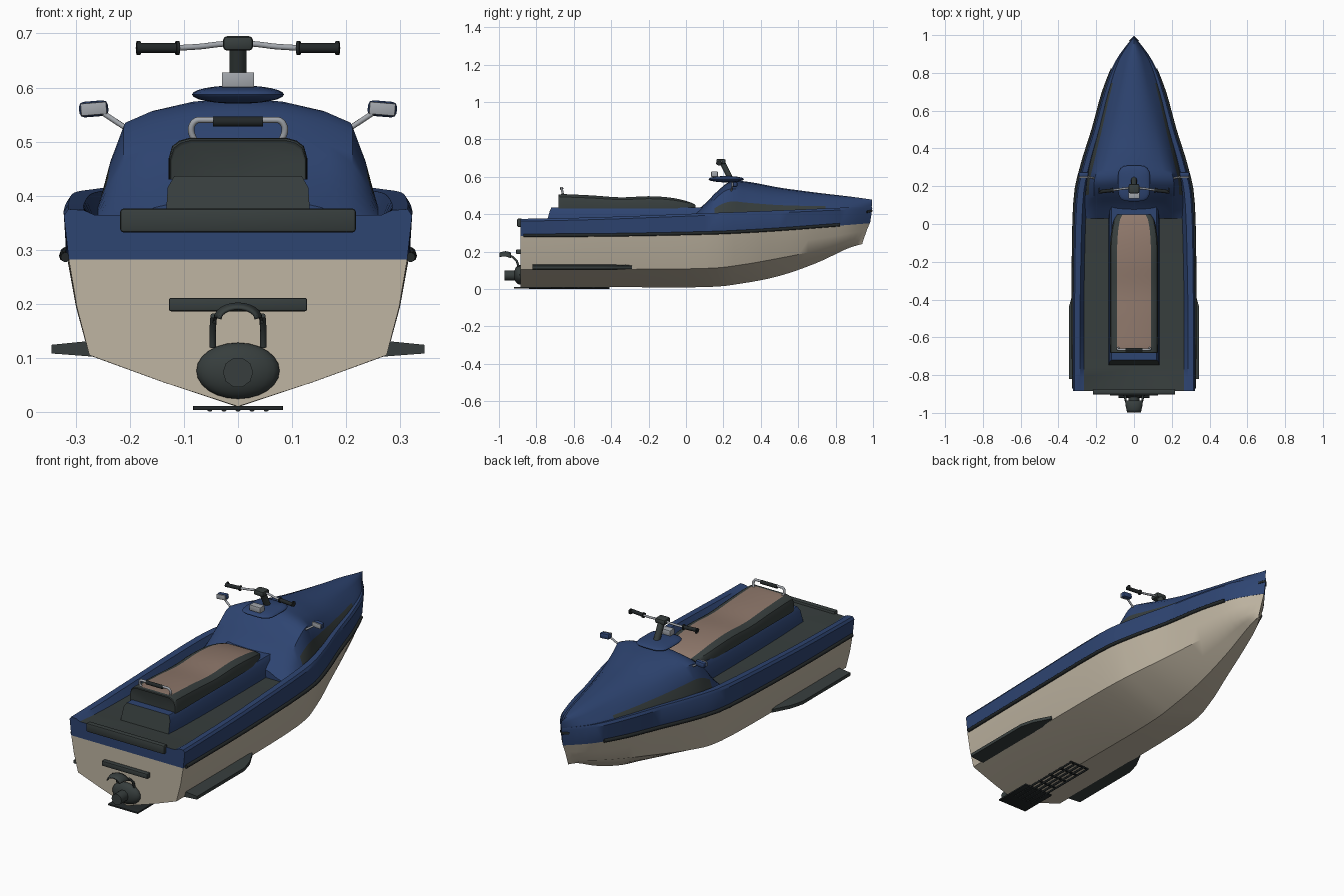
import bpy, bmesh, math
from mathutils import Vector

if "Cube" in bpy.data.objects:
    bpy.data.objects.remove(bpy.data.objects["Cube"])


def mat(name, rgb):
    m = bpy.data.materials.new(name)
    m.diffuse_color = (*rgb, 1)
    m.use_nodes = True
    m.node_tree.nodes["Principled BSDF"].inputs["Base Color"].default_value = m.diffuse_color
    return m


BLUE = mat("deck blue", (0.027, 0.058, 0.165))
CREAM = mat("hull cream", (0.52, 0.46, 0.36))
GREY = mat("dark grey", (0.038, 0.048, 0.047))
BLACK = mat("rubber black", (0.016, 0.02, 0.021))
BROWN = mat("seat brown", (0.27, 0.185, 0.145))
SILVER = mat("silver", (0.36, 0.38, 0.41))


def smooth(ob, angle=35):
    bpy.ops.object.select_all(action='DESELECT')
    ob.select_set(True)
    bpy.context.view_layer.objects.active = ob
    bpy.ops.object.shade_smooth_by_angle(angle=math.radians(angle))
    return ob


def finish(name, bm, mats):
    bmesh.ops.recalc_face_normals(bm, faces=bm.faces)
    me = bpy.data.meshes.new(name)
    bm.to_mesh(me)
    bm.free()
    for m in mats:
        me.materials.append(m)
    ob = bpy.data.objects.new(name, me)
    bpy.context.collection.objects.link(ob)
    return smooth(ob)


def resample(rows, n):
    """Catmull-Rom refinement of a list of point rows."""
    out = []
    for i in range(len(rows) - 1):
        a, b, c, d = (rows[max(0, min(len(rows) - 1, i + k))] for k in (-1, 0, 1, 2))
        for s in range(n):
            t = s / n
            row = []
            for p, q, r, u in zip(a, b, c, d):
                p, q, r, u = map(Vector, (p, q, r, u))
                v = 0.5 * (2*q + (r-p)*t + (2*p-5*q+4*r-u)*t*t + (3*q-p-3*r+u)*t**3)
                v.x = max(v.x, 0)
                row.append(v)
            out.append(row)
    return out + [[Vector(p) for p in rows[-1]]]


def loft(name, rows, mats, rule=lambda col, c, n: 0, n=4, cap_mats=(0, 0)):
    """Skin half sections (outer edge to centre line or back), mirrored in x."""
    bm = bmesh.new()
    rows = resample(rows, n)
    k = len(rows[0])
    for sx in (1, -1):
        grid = [[bm.verts.new((p.x * sx, p.y, p.z)) for p in r] for r in rows]
        for i in range(len(grid) - 1):
            for j in range(k - 1):
                f = bm.faces.new((grid[i][j], grid[i][j+1], grid[i+1][j+1], grid[i+1][j]))
                f.normal_update()
                f.material_index = rule(j, f.calc_center_median(), f.normal)
        for g, m in zip((grid[0], grid[-1]), cap_mats):
            low = min((v.co.z for v in g))
            ends = [g[0], g[-1]]
            ring = list(g)
            for e in ends:
                if abs(e.co.x) > 1e-4:      # close the cap on the centre line
                    ring.append(bm.verts.new((0, e.co.y, e.co.z)))
            if len({round(v.co.x, 4) for v in ring}) > 1:
                bm.faces.new(ring).material_index = m
    bmesh.ops.remove_doubles(bm, verts=bm.verts, dist=0.0004)
    bmesh.ops.dissolve_degenerate(bm, dist=0.0002, edges=bm.edges)
    return finish(name, bm, mats)


def box(name, lo, hi, m, bevel=0.005, tilt=0):
    bm = bmesh.new()
    bmesh.ops.create_cube(bm, size=1)
    lo, hi = Vector(lo), Vector(hi)
    for v in bm.verts:
        v.co = v.co * (hi - lo)
    if bevel:
        bmesh.ops.bevel(bm, geom=bm.edges[:], offset=bevel, segments=2, affect='EDGES', profile=0.5)
    ob = finish(name, bm, [m])
    ob.location = (lo + hi) / 2
    ob.rotation_euler.y = tilt
    return ob


def tube(name, pts, r, m, curved=False):
    cu = bpy.data.curves.new(name, 'CURVE')
    cu.dimensions, cu.bevel_depth, cu.bevel_resolution, cu.use_fill_caps = '3D', r, 3, True
    sp = cu.splines.new('NURBS' if curved else 'POLY')
    sp.points.add(len(pts) - 1)
    for p, c in zip(sp.points, pts):
        p.co = (*c, 1)
    if curved:
        sp.use_endpoint_u, sp.order_u, sp.resolution_u = True, 3, 6
    cu.materials.append(m)
    ob = bpy.data.objects.new(name, cu)
    bpy.context.collection.objects.link(ob)
    bpy.ops.object.select_all(action='DESELECT')
    ob.select_set(True)
    bpy.context.view_layer.objects.active = ob
    bpy.ops.object.convert(target='MESH')
    return smooth(bpy.context.object, 40)


# hull: y, keel z, chine x/z, sheer x/z
hull = [(-.885, .01, .275, .105, .313, .282), (-.4, .01, .275, .105, .316, .285),
        (.1, .01, .268, .11, .308, .295), (.3, .03, .232, .13, .272, .303),
        (.5, .07, .17, .165, .21, .315), (.7, .14, .11, .205, .155, .33),
        (.86, .215, .058, .245, .092, .342)]
hull_rows = [[(0, y, k), (cx * .5, y, k + (cz - k) * .47), (cx, y, cz),
              ((cx + sx) / 2 + .004, y, (cz + sz) / 2), (sx, y, sz)] for y, k, cx, cz, sx, sz in hull]
hull_rows.append([(0, .942, .24), (0, .946, .255), (0, .955, .28), (0, .967, .315), (0, .983, .352)])
loft("hull", hull_rows, [CREAM])

# deck: y, sheer x/z, gunwale x/z, inner x, floor z
deck = [(-.885, .313, .282, .322, .375, .285, .364), (-.7, .315, .283, .322, .378, .285, .352),
        (-.4, .317, .285, .322, .386, .285, .345), (.1, .309, .295, .312, .405, .272, .345),
        (.3, .273, .303, .275, .412, .24, .36), (.5, .211, .315, .215, .42, .185, .38),
        (.7, .156, .33, .16, .429, .135, .39), (.86, .093, .342, .10, .436, .08, .40)]
deck_rows = [[(sx, y, sz), (gx, y, gz - .012), (gx - .008, y, gz), (ix, y, gz - .002),
              (ix - .02, y, fz), (0, y, fz)] for y, sx, sz, gx, gz, ix, fz in deck]
deck_rows.append([(0, .984, .352), (0, .996, .43), (0, .993, .442), (0, .985, .44),
                  (0, .98, .41), (0, .97, .41)])
loft("deck", deck_rows, [BLUE, GREY], lambda j, c, n: int(j == 4 and c.y < .12))

# hood: y, base x/z, shoulder x/z, top z
hood = [(.03, .262, .34, .20, .355, .40), (.10, .262, .36, .21, .42, .455),
        (.17, .256, .39, .212, .495, .525), (.24, .248, .40, .208, .535, .575),
        (.34, .228, .405, .18, .515, .572), (.5, .188, .412, .142, .485, .542),
        (.7, .138, .422, .10, .465, .515), (.87, .08, .432, .058, .457, .495)]
hood_rows = [[(bx, y, bz), (bx * .52 + sx * .48 + .004, y, bz * .5 + sz * .5), (sx, y, sz),
              (sx * .78, y, sz + (tz - sz) * .5), (sx * .4, y, sz + (tz - sz) * .9), (0, y, tz)]
             for y, bx, bz, sx, sz, tz in hood]
hood_rows.append([(0, .992, .438), (0, .994, .45), (0, .995, .46), (0, .995, .468),
                  (0, .995, .474), (0, .995, .478)])
loft("hood", hood_rows, [BLUE, GREY], lambda j, c, n: int(j == 0 and .15 < c.y < .74))

# seat pedestal with dark rear face
ped = [[(.135, y0, .34), (.13, y0 + d * .7, .415), (.118, y0 + d, .436), (0, y0 + d, .436)]
       for y0, d in ((-.75, .03), (-.4, 0), (.0, 0), (.12, 0))]
loft("seat_pedestal", ped, [BLUE, GREY], cap_mats=(1, 0))

# seat: y, half width, top z
seat = [(-.68, .122, .497), (-.665, .128, .507), (-.5, .128, .5), (-.35, .128, .49),
        (-.2, .128, .496), (-.08, .125, .488), (.01, .11, .468), (.05, .088, .45)]
seat_rows = [[(w, y, .43), (w, y, .43 + (t - .43) * .5), (w * .95, y, t - (t - .43) * .2),
              (w * .85, y, t - (t - .43) * .07), (w * .7, y, t), (0, y, t)] for y, w, t in seat]
loft("seat", seat_rows, [GREY, BROWN], lambda j, c, n: int(j >= 4 and c.y > -.665))

# steering console pad
bm = bmesh.new()
bmesh.ops.create_uvsphere(bm, u_segments=32, v_segments=12, radius=1)
for v in bm.verts:
    x, y, z = v.co
    q = (x**4 + y**4) ** .25
    r = math.hypot(x, y)
    f = r / q if q > 1e-6 else 1
    v.co = (x * f * .085, .215 + y * f * .095, .587 + z * .017)
finish("console_pad", bm, [BLUE])

# steering column, display and handlebar
box("display", (-.03, .135, .6), (.03, .17, .628), SILVER, .002)
tube("steering_column", [(0, .235, .595), (0, .19, .685)], .016, GREY)
box("handlebar_clamp", (-.028, .162, .668), (.028, .212, .695), GREY, .008)
for s, side in ((1, "right"), (-1, "left")):
    tube("handlebar_" + side, [(0, .19, .683), (s*.04, .19, .68), (s*.07, .185, .675), (s*.12, .178, .673)],
         .0055, SILVER, True)
    tube("grip_" + side, [(s*.11, .179, .673), (s*.188, .17, .673)], .0095, BLACK)
    for x in (.112, .184):
        tube("grip_flange_" + side, [(s*(x-.003), .179, .673), (s*(x+.003), .178, .673)], .0135, BLACK)
    # mirrors
    tube("mirror_stem_" + side, [(s*.2, .24, .52), (s*.25, .25, .553)], .005, SILVER)
    box("mirror_shell_" + side, (s*.267-.027, .25, .546), (s*.267+.027, .275, .575), BLUE, .009, s*.08)
    box("mirror_glass_" + side, (s*.267-.024, .243, .549), (s*.267+.024, .251, .572), SILVER, .002, s*.08)
    # rub rail along the hull joint
    rail = [r[4] for r in resample(hull_rows[:7], 3)]
    tube("rub_rail_" + side, [(s*(p.x + .006), max(p.y, -.87), p.z + .004) for p in rail if p.y < .84],
         .009, BLACK)
    # side fins
    bm = bmesh.new()
    rings = [[bm.verts.new((s*x, y, z)) for x, z in ((.24, .1), (xo, .108), (xo, .124), (.255, .133))]
             for y, xo in ((-.82, .345), (-.44, .345), (-.37, .325), (-.29, .283))]
    for a, b in zip(rings, rings[1:]):
        for j in range(4):
            bm.faces.new((a[j], a[(j+1) % 4], b[(j+1) % 4], b[j]))
    bm.faces.new(rings[0])
    bm.faces.new(rings[-1])
    finish("side_fin_" + side, bm, [GREY])
    # nozzle linkage arms
    tube("nozzle_arm_" + side, [(s*.047, -.895, .12), (s*.047, -.905, .15), (s*.045, -.935, .178)],
         .006, GREY)

# bow guard
tube("bow_guard", [(-.022, .966, .412), (0, .992, .418), (.022, .966, .412)], .006, BLACK)

# rear grab handle
tube("grab_handle", [(-.075, -.655, .495), (-.09, -.66, .515), (-.082, -.665, .54), (-.06, -.665, .54),
                     (.06, -.665, .54), (.082, -.665, .54), (.09, -.66, .515), (.075, -.655, .495)],
     .006, SILVER, True)
tube("grab_handle_grip", [(-.046, -.665, .537), (.046, -.665, .537)], .0095, BLACK)

# stern bumper and boarding step
box("stern_bumper", (-.218, -.903, .332), (.218, -.875, .376), GREY, .006)
box("boarding_step", (-.128, -.908, .186), (.128, -.88, .211), GREY, .004)

# jet nozzle
bm = bmesh.new()
bmesh.ops.create_uvsphere(bm, u_segments=24, v_segments=12, radius=1)
for v in bm.verts:
    v.co = (v.co.x * .077, -.89 + v.co.y * .03, .076 + v.co.z * .052)
finish("nozzle_housing", bm, [GREY])
tube("nozzle", [(0, -.885, .073), (0, -.97, .073)], .028, GREY)
# reverse bucket arch
arch = []
for z, y, r in ((.165, -.935, .047), (.175, -.965, .044), (.172, -.998, .036)):
    arch.append([(r * math.cos(a), y, z + r * .62 * math.sin(a)) for a in [i * math.pi / 12 for i in range(7)]])
arch_ob = loft("reverse_bucket", arch, [GREY], n=2, cap_mats=())
sol = arch_ob.modifiers.new("thickness", 'SOLIDIFY')
sol.thickness = .006

# ride plate and intake grate
box("ride_plate", (-.083, -.92, .003), (.083, -.72, .011), BLACK, .001)
for i, x in enumerate((-.052, -.026, 0, .026, .052)):
    tube(f"grate_bar_{i}", [(x, -.84, .005), (x, -.41, .005)], .005, BLACK)
for i in range(4):
    box(f"grate_crossbar_{i}", (-.056, -.66 + i * .08, .004), (.056, -.65 + i * .08, .01), BLACK, 0)
